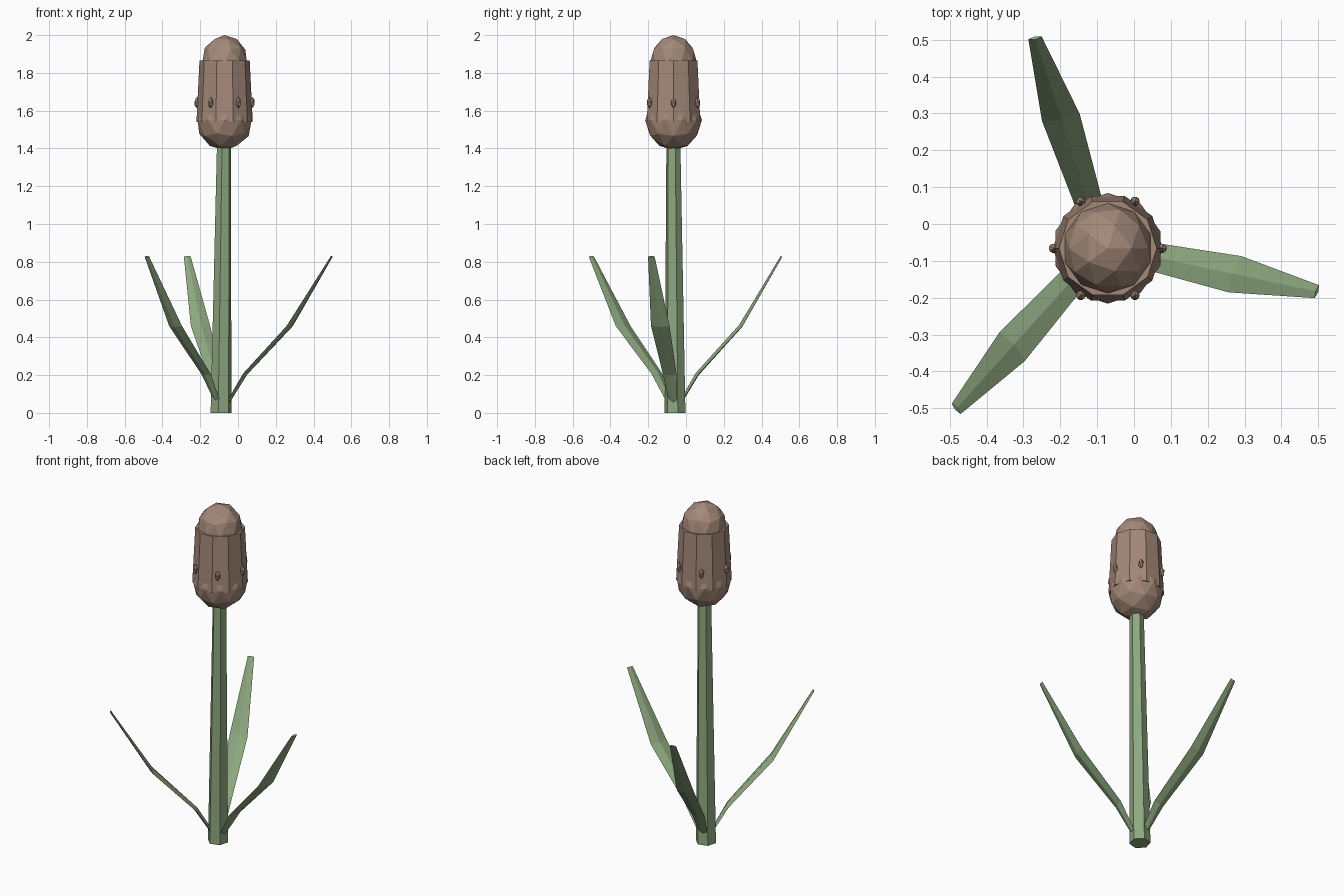
import bpy, bmesh, math
from mathutils import Vector, Matrix

if "Cube" in bpy.data.objects:
    bpy.data.objects.remove(bpy.data.objects["Cube"])


def material(name, rgb):
    m = bpy.data.materials.new(name)
    m.diffuse_color = (*rgb, 1)
    m.use_nodes = True
    m.node_tree.nodes["Principled BSDF"].inputs["Base Color"].default_value = m.diffuse_color
    return m


GREEN = material("leaf green", (0.27, 0.39, 0.215))
BROWN = material("seed head brown", (0.37, 0.25, 0.19))


def add_object(name, bm, mat):
    bmesh.ops.recalc_face_normals(bm, faces=bm.faces)
    mesh = bpy.data.meshes.new(name)
    bm.to_mesh(mesh)
    bm.free()
    mesh.materials.append(mat)
    obj = bpy.data.objects.new(name, mesh)
    bpy.context.collection.objects.link(obj)
    return obj


def loft(name, rings, mat):
    """Skin a list of closed rings and cap both ends."""
    bm = bmesh.new()
    vs = [[bm.verts.new(p) for p in ring] for ring in rings]
    n = len(rings[0])
    for a, b in zip(vs, vs[1:]):
        for i in range(n):
            j = (i + 1) % n
            bm.faces.new((a[i], a[j], b[j], b[i]))
    bm.faces.new(vs[0])
    bm.faces.new(vs[-1])
    return add_object(name, bm, mat)


def circle(x, y, z, r, sides, start=0.0):
    return [Vector((x + r * math.cos(start + math.tau * i / sides),
                    y + r * math.sin(start + math.tau * i / sides), z))
            for i in range(sides)]


def ball(name, centre, rx, rz, level, mat):
    bm = bmesh.new()
    bmesh.ops.create_icosphere(
        bm, subdivisions=level, radius=1,
        matrix=Matrix.Translation(centre) @ Matrix.Diagonal((rx, rx, rz, 1)))
    return add_object(name, bm, mat)


# Slightly leaning six-sided stem
BX, BY = -0.09, -0.058
loft("stem", [circle(BX, BY, 0, 0.057, 6, math.radians(15)),
              circle(-0.074, -0.067, 1.45, 0.038, 6, math.radians(15))], GREEN)

# Seed head: tapered ten-sided body with a faceted ball at each end
HX, HY = -0.071, -0.066
loft("head_body", [circle(HX, HY, 1.54, 0.149, 10),
                   circle(HX, HY, 1.865, 0.133, 10)], BROWN)
ball("head_base", (HX, HY, 1.55), 0.15, 0.16, 2, BROWN)
ball("head_tip", (HX, HY, 1.86), 0.123, 0.14, 2, BROWN)

# Ring of six small seeds
for i in range(6):
    a = math.radians(60 * i)
    ball(f"seed_{i + 1}", (HX + 0.147 * math.cos(a), HY + 0.147 * math.sin(a), 1.643),
         0.0145, 0.03, 1, BROWN)

# Three bent leaves: (distance out, height, half width, half thickness)
SECTIONS = [(0.03, 0.05, 0.022, 0.008), (0.125, 0.205, 0.038, 0.010),
            (0.367, 0.46, 0.052, 0.010), (0.594, 0.828, 0.0185, 0.005)]
for i in range(3):
    a = math.radians(-12 + 120 * i)
    out = Vector((math.cos(a), math.sin(a), 0))
    across = Vector((math.cos(a + math.radians(83)), math.sin(a + math.radians(83)), 0))
    up = (Vector((0, 0, 0.6)) - out * 0.8)
    rings = []
    for r, z, w, t in SECTIONS:
        c = Vector((-0.085, -0.06, z)) + out * r
        rings.append([c + across * w, c + up * t, c - across * w, c - up * t])
    loft(f"leaf_{i + 1}", rings, GREEN)
